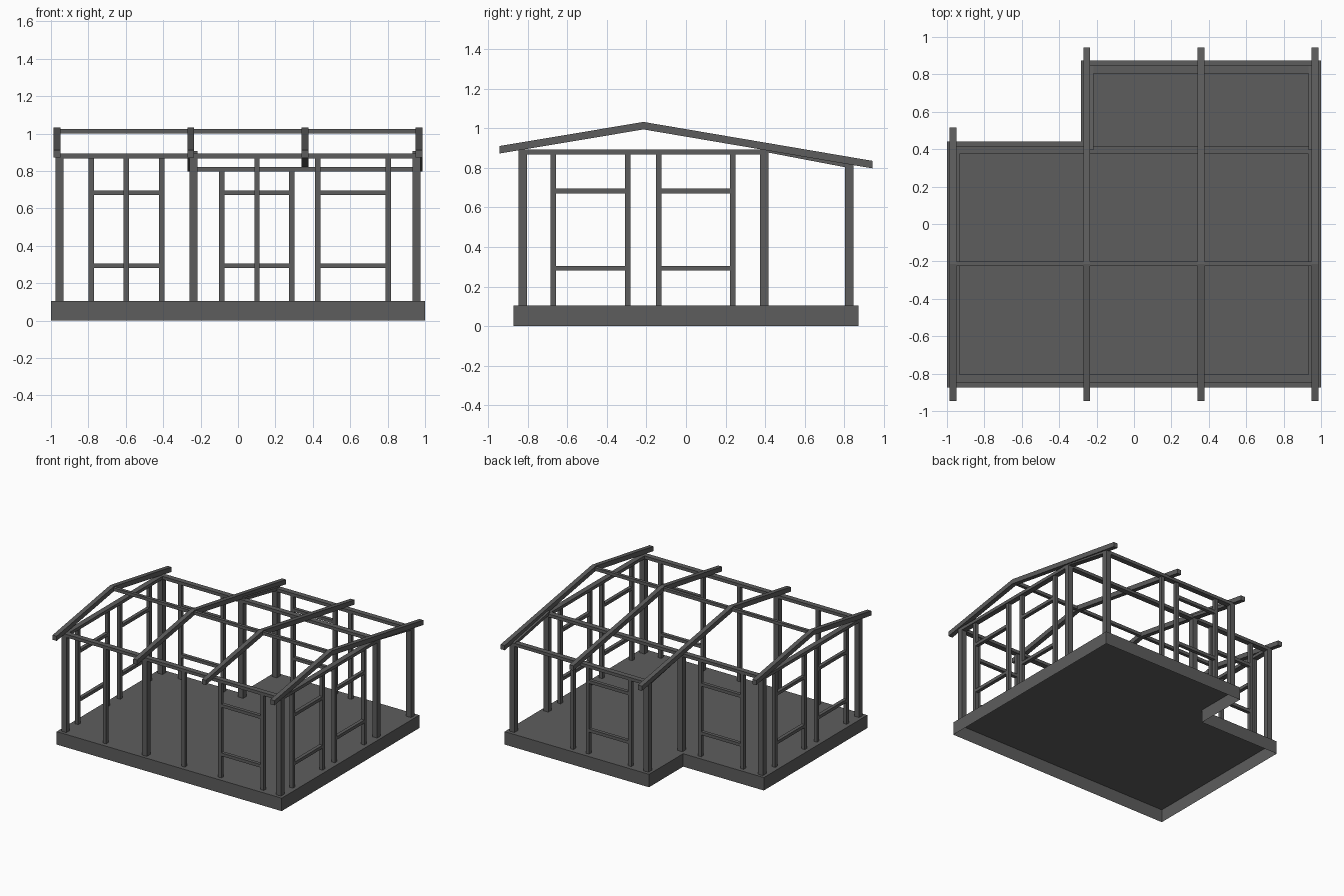
import bpy
import bmesh

cube = bpy.data.objects.get("Cube")
if cube:
    bpy.data.objects.remove(cube, do_unlink=True)

grey = bpy.data.materials.new("dark_grey")
grey.use_nodes = True
grey.diffuse_color = (0.11, 0.11, 0.11, 1)
grey.node_tree.nodes["Principled BSDF"].inputs["Base Color"].default_value = grey.diffuse_color


def extrude(name, outline, direction, hollow=False):
    """Flat outline pushed along a direction; hollow leaves the start open."""
    bm = bmesh.new()
    start = [bm.verts.new(p) for p in outline]
    geom = bmesh.ops.extrude_face_region(bm, geom=[bm.faces.new(start)])["geom"]
    moved = [v for v in geom if isinstance(v, bmesh.types.BMVert)]
    bmesh.ops.translate(bm, vec=direction, verts=moved)
    bmesh.ops.recalc_face_normals(bm, faces=bm.faces)
    if hollow:
        for face in [f for f in bm.faces if all(v in start for v in f.verts)]:
            bm.faces.remove(face)
    mesh = bpy.data.meshes.new(name)
    bm.to_mesh(mesh)
    bm.free()
    mesh.materials.append(grey)
    obj = bpy.data.objects.new(name, mesh)
    bpy.context.collection.objects.link(obj)


def box(name, x0, x1, y0, y1, z0, z1):
    extrude(name, [(x0, y0, z0), (x1, y0, z0), (x1, y1, z0), (x0, y1, z0)],
            (0, 0, z1 - z0))


def column(name, x, y, size, top):
    h = size / 2
    box(name, x - h, x + h, y - h, y + h, FLOOR, top)


def beam(name, axis, a, b, c, width, z0, z1):
    """Level beam from a to b along an axis, centred on c across it."""
    h = width / 2
    if axis == "x":
        box(name, a, b, c - h, c + h, z0, z1)
    else:
        box(name, c - h, c + h, a, b, z0, z1)


FLOOR = 0.104
POST, STUD = 0.043, 0.028
SIDE, INNER = 0.954, -0.238            # wall lines across x
FRONT, MIDDLE, BACK = -0.826, 0.395, 0.825   # wall lines across y
HIGH, LOW = 0.868, 0.796               # undersides of the wall plates
PLATE = 0.025
H = POST / 2

# L-shaped floor with a skirt, open underneath
slab = [(-1, -0.874), (1, -0.874), (1, 0.874), (-0.283, 0.874), (-0.283, 0.44), (-1, 0.44)]
extrude("floor_slab", [(x, y, 0) for x, y in slab], (0, 0, FLOOR), hollow=True)

# Corner and junction posts
for x, y in [(-SIDE, FRONT), (INNER, FRONT), (SIDE, FRONT),
             (-SIDE, MIDDLE), (INNER, MIDDLE), (SIDE, MIDDLE)]:
    column("post", x, y, POST, HIGH)
for x in (INNER, SIDE):
    column("back_post", x, BACK, POST, LOW)

# Level wall plates
for name, y in (("front_plate", FRONT), ("middle_plate", MIDDLE)):
    beam(name, "x", -SIDE - H, SIDE + H, y, POST, HIGH, HIGH + PLATE)
beam("back_plate", "x", INNER - H, SIDE + H, BACK, POST, LOW, LOW + PLATE)
for x in (-SIDE, SIDE):
    beam("side_plate", "y", FRONT - H, MIDDLE + H, x, POST, HIGH, HIGH + PLATE)

# Sloping plates over the rear bay, tucked up against the rafters
for x in (INNER, SIDE):
    low_edge = [(MIDDLE, 0.882), (BACK + H, LOW)]
    outline = low_edge + [(y, z + PLATE) for y, z in reversed(low_edge)]
    extrude("sloping_plate", [(x - H, y, z) for y, z in outline], (POST, 0, 0))

# Plain studs
for x in (-0.598, 0.101):
    column("front_stud", x, FRONT, STUD, HIGH)
column("back_stud", 0.426, BACK, STUD, LOW)


def window_frame(name, axis, a, b, c, top):
    """Two studs joined by a sill and a lintel rail."""
    for p in (a, b):
        x, y = (p, c) if axis == "x" else (c, p)
        column(name + "_stud", x, y, STUD, top)
    for part, z in (("_sill", 0.28), ("_lintel", 0.671)):
        beam(name + part, axis, a, b, c, STUD, z, z + PLATE)


window_frame("front_window", "x", 0.426, 0.803, FRONT, HIGH)
window_frame("rear_side_window", "x", -0.785, -0.408, MIDDLE, HIGH)
window_frame("back_window", "x", -0.087, 0.288, BACK, LOW)
for x in (-SIDE, SIDE):
    window_frame("side_window", "y", -0.672, -0.295, x, HIGH)
    window_frame("side_window", "y", -0.139, 0.236, x, HIGH)

# Ridge beam and bent rafters
RIDGE = -0.215
beam("ridge_beam", "x", -0.97, 0.97, RIDGE + 0.003, PLATE, 1.0, 1.025)
for x, end in ((-0.968, 0.515), (-0.252, 0.945), (0.358, 0.945), (0.968, 0.945)):
    top = [(-0.945, 0.911), (RIDGE, 1.033), (end, 1.033 - 0.17 * (end - RIDGE))]
    outline = top + [(y, z - 0.038) for y, z in reversed(top)]
    extrude("rafter", [(x - 0.018, y, z) for y, z in outline], (0.036, 0, 0))
